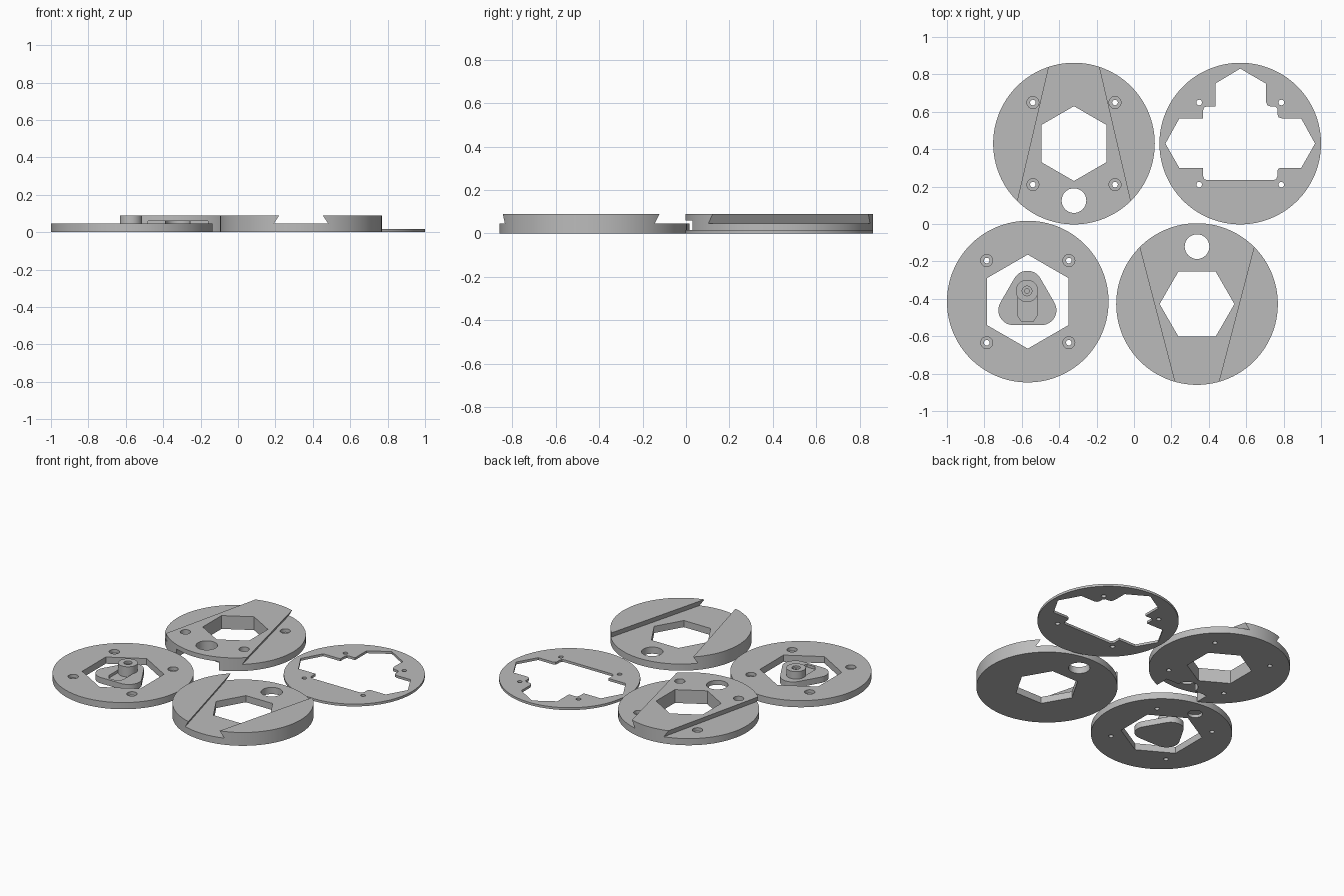
import bpy, bmesh
from math import sin, cos, pi, radians

if "Cube" in bpy.data.objects:
    bpy.data.objects.remove(bpy.data.objects["Cube"])

R, H, MID, BOLT = 0.432, 0.09, 0.045, 0.2195

grey = bpy.data.materials.new("grey")
grey.diffuse_color = (0.5, 0.5, 0.5, 1)
grey.use_nodes = True
grey.node_tree.nodes["Principled BSDF"].inputs["Base Color"].default_value = grey.diffuse_color


def loft(name, lower, upper):
    """Solid between two matching loops of 3D points."""
    bm = bmesh.new()
    a = [bm.verts.new(p) for p in lower]
    b = [bm.verts.new(p) for p in upper]
    n = len(a)
    bm.faces.new(a[::-1])
    bm.faces.new(b)
    for i in range(n):
        j = (i + 1) % n
        bm.faces.new((a[i], a[j], b[j], b[i]))
    bmesh.ops.recalc_face_normals(bm, faces=bm.faces)
    me = bpy.data.meshes.new(name)
    bm.to_mesh(me)
    bm.free()
    me.materials.append(grey)
    ob = bpy.data.objects.new(name, me)
    bpy.context.collection.objects.link(ob)
    return ob


def prism(name, pts, z0, z1):
    return loft(name, [(x, y, z0) for x, y in pts], [(x, y, z1) for x, y in pts])


def ring(r, n=32, x=0, y=0, start=0):
    return [(x + r * cos(start + 2 * pi * i / n), y + r * sin(start + 2 * pi * i / n))
            for i in range(n)]


def hole(r, x=0, y=0, z0=-0.05, z1=0.15, n=32, start=0):
    return prism("cutter", ring(r, n, x, y, start), z0, z1)


def boolean(ob, tools, op='DIFFERENCE'):
    """Apply the tools one by one, then discard them."""
    for t in tools:
        m = ob.modifiers.new("bool", 'BOOLEAN')
        m.operation, m.solver, m.object = op, 'EXACT', t
        bpy.context.view_layer.update()
        dg = bpy.context.evaluated_depsgraph_get()
        me = bpy.data.meshes.new_from_object(ob.evaluated_get(dg))
        ob.modifiers.clear()
        ob.data = me
        bpy.data.objects.remove(t)


def finish(ob, x, y):
    ob.location = (x, y, 0)
    bpy.ops.object.select_all(action='DESELECT')
    ob.select_set(True)
    bpy.context.view_layer.objects.active = ob
    bpy.ops.object.shade_smooth_by_angle(angle=radians(30))


def bolts(counterbore=None):
    out = []
    for sx in (-BOLT, BOLT):
        for sy in (-BOLT, BOLT):
            out.append(hole(0.015, sx, sy, n=20))
            if counterbore is not None:
                out.append(hole(0.032, sx, sy, counterbore, 0.15, n=24))
    return out


def taper(section, y0=-0.6, y1=0.6):
    """Tapered bar along y; section(y) gives its x, z corners."""
    return loft("cutter", [(x, y0, z) for x, z in section(y0)],
                [(x, y1, z) for x, z in section(y1)])


TOP = 0.1                                  # cutter height above the discs
FLARE = 0.027 * (TOP - MID) / (H - MID)    # dovetail slant up to that height

# Disc with raised tapered dovetail
tongue = prism("dovetail_tongue_disc", ring(R, 128), 0, H)


def beside(s):
    def section(y):
        w = 0.2326 - 0.2335 * y - 0.027
        return [(s * w, MID), (s * 0.8, MID), (s * 0.8, TOP), (s * (w + FLARE), TOP)]
    return section


notch = prism("cutter", [(-0.16, -0.5), (0.16, -0.5), (0.16, -0.31), (-0.16, -0.31)], -0.05, 0.06)
boolean(tongue, [taper(beside(-1)), taper(beside(1)), notch,
                 hole(0.2, n=6, start=pi / 2), hole(0.066, 0, -0.305)] + bolts(0.022))
finish(tongue, -0.321, 0.43)

# Disc with matching tapered dovetail channel
channel = prism("dovetail_channel_disc", ring(R, 128), 0, H)


def inside(y):
    w = 0.225 + 0.261 * y + 0.027
    return [(-w, MID), (w, MID), (w - FLARE, TOP), (FLARE - w, TOP)]


boolean(channel, [taper(inside), hole(0.2, n=6), hole(0.066, 0, 0.307)])
finish(channel, 0.337, -0.428)

# Flat disc with large hexagonal opening and a blind pocket below
base = prism("hex_opening_disc", ring(R, 128), 0, MID)
boolean(base, [hole(0.2515, n=6, start=pi / 2), hole(0.045, 0, 0.32, -0.05, 0.02)] + bolts(0.022))
finish(base, -0.568, -0.415)

# Thin spacer plate with stepped opening
plate = prism("spacer_plate", ring(R, 128), 0, 0.016)
opening = [(0, 0.401), (0.137, 0.321), (0.137, 0.225), (0.145, 0.205), (0.163, 0.198),
           (0.187, 0.198), (0.198, 0.187), (0.198, 0.16), (0.205, 0.141), (0.225, 0.134),
           (0.326, 0.134), (0.4, 0), (0.326, -0.13), (0.215, -0.13), (0.202, -0.136),
           (0.198, -0.15), (0.198, -0.175), (0.192, -0.19), (0.178, -0.196),
           (-0.178, -0.196), (-0.192, -0.19), (-0.198, -0.175), (-0.198, -0.13),
           (-0.326, -0.13), (-0.4, 0), (-0.326, 0.134), (-0.198, 0.134), (-0.198, 0.18),
           (-0.192, 0.194), (-0.178, 0.198), (-0.133, 0.198), (-0.133, 0.321)]
boolean(plate, [prism("cutter", opening, -0.05, 0.1)] + bolts())
finish(plate, 0.568, 0.43)

# Rounded triangular lever with a recessed slot
outline = []
for k in range(3):
    mid = radians(90 + 120 * k)
    for i in range(13):
        a = mid + radians(-60 + 10 * i)
        outline.append((0.087 * cos(mid) + 0.08 * cos(a), 0.087 * sin(mid) + 0.08 * sin(a)))
lever = prism("lever", outline, 0, 0.04)
slot = [(-0.053, 0.06), (-0.053, -0.07), (-0.03, -0.105), (0.03, -0.105), (0.053, -0.07), (0.053, 0.06)]
boolean(lever, [prism("cutter", slot, 0.022, 0.1)])
finish(lever, -0.57, -0.417)

# Hollow stepped pin standing on the lever
pin = prism("lever_pin", ring(0.06, 40), 0.02, H)
boolean(pin, [hole(0.026, z0=0.075, n=24), hole(0.013, z0=0.04, n=20)])
finish(pin, -0.572, -0.358)
